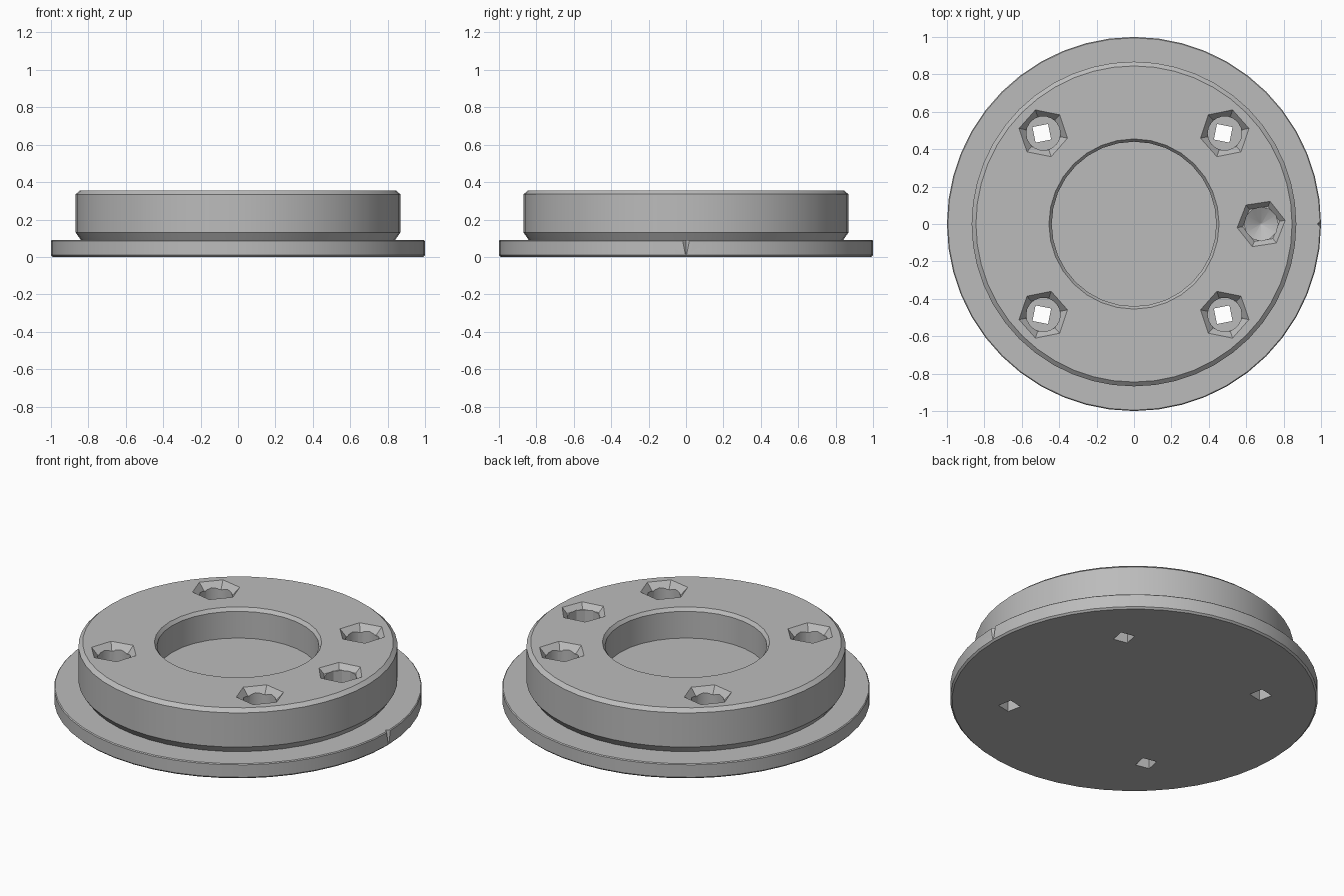
import bpy, math

cube = bpy.data.objects.get("Cube")
if cube:
    bpy.data.objects.remove(cube, do_unlink=True)

steel = bpy.data.materials.new("grey_steel")
steel.use_nodes = True
GREY = (0.5, 0.5, 0.5, 1)
steel.diffuse_color = GREY
steel.node_tree.nodes["Principled BSDF"].inputs["Base Color"].default_value = GREY


def lathe(name, profile, sides, turn=0.0, at=(0, 0)):
    """Solid of revolution from (radius, height) pairs, capped at both ends."""
    verts, faces = [], []
    for r, z in profile:
        for i in range(sides):
            a = turn + math.tau * i / sides
            verts.append((at[0] + r * math.cos(a), at[1] + r * math.sin(a), z))
    for k in range(len(profile) - 1):
        for i in range(sides):
            j = (i + 1) % sides
            faces.append((k * sides + i, k * sides + j,
                          (k + 1) * sides + j, (k + 1) * sides + i))
    faces.append(tuple(reversed(range(sides))))
    faces.append(tuple(range(len(verts) - sides, len(verts))))
    mesh = bpy.data.meshes.new(name)
    mesh.from_pydata(verts, [], faces)
    mesh.materials.append(steel)
    obj = bpy.data.objects.new(name, mesh)
    bpy.context.collection.objects.link(obj)
    return obj


TOP = 0.355

# Base plate and raised boss with undercut foot and chamfered rim
flange = lathe("flange_body", [
    (0.99, 0), (1.0, 0.01), (1.0, 0.085), (0.995, 0.09), (0.84, 0.09),
    (0.868, 0.13), (0.868, 0.335), (0.845, TOP)], 48)

# Blind central bore with chamfered mouth
cutters = [lathe("bore_cutter", [
    (0.44, 0.175), (0.44, 0.335), (0.455, TOP), (0.455, 0.5)], 32)]

# Four screw holes: hexagonal mouth, round counterbore, small square through hole
for sx in (-1, 1):
    for sy in (-1, 1):
        at = (sx * 0.485, sy * 0.485)
        turn = 0.2 * sx * sy
        cutters.append(lathe("screw_mouth_cutter",
                             [(0.095, 0.315), (0.132, TOP), (0.132, 0.5)], 6, turn, at))
        cutters.append(lathe("counterbore_cutter", [(0.091, 0.1), (0.091, 0.45)], 18, 0, at))
        cutters.append(lathe("through_hole_cutter", [(0.06, -0.1), (0.06, 0.4)], 4,
                             math.pi / 4 - turn, (at[0] - 0.008, at[1])))

# Blind dowel hole with conical bottom
pin = (0.68, 0)
cutters.append(lathe("dowel_mouth_cutter",
                     [(0.1, 0.325), (0.13, TOP), (0.13, 0.5)], 6, 0.15, pin))
cutters.append(lathe("dowel_hole_cutter",
                     [(0.004, 0.1), (0.09, 0.15), (0.09, 0.45)], 12, 0, pin))

# Small alignment notch on the plate edge
cutters.append(lathe("notch_cutter", [(0.004, 0.015), (0.022, 0.1)], 4, 0, (1.0, 0)))

for cutter in cutters:
    cut = flange.modifiers.new(cutter.name, "BOOLEAN")
    cut.operation = "DIFFERENCE"
    cut.solver = "EXACT"
    cut.object = cutter
    cutter.hide_render = True

# Bake the cuts, then drop the cutters
bpy.context.view_layer.update()
evaluated = flange.evaluated_get(bpy.context.evaluated_depsgraph_get())
cut_mesh = bpy.data.meshes.new_from_object(evaluated)
flange.modifiers.clear()
flange.data = cut_mesh
for cutter in cutters:
    bpy.data.objects.remove(cutter, do_unlink=True)

bpy.ops.object.select_all(action="DESELECT")
flange.select_set(True)
bpy.context.view_layer.objects.active = flange
bpy.ops.object.shade_smooth_by_angle(angle=math.radians(25))
